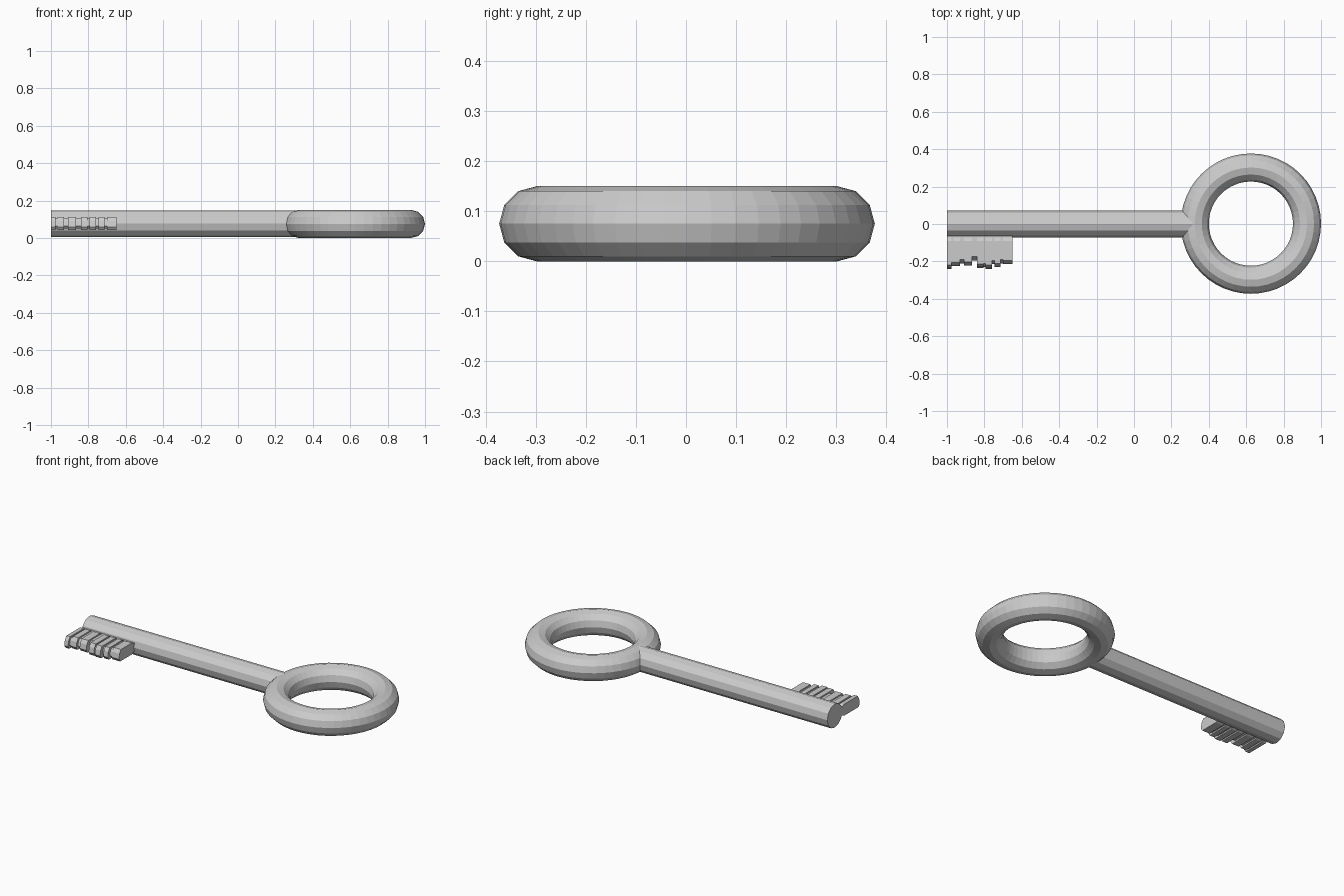
import bpy, bmesh, math

if "Cube" in bpy.data.objects:
    bpy.data.objects.remove(bpy.data.objects["Cube"])

ZC = 0.075  # height of the key's centre plane

# Bow: the round ring handle
bpy.ops.mesh.primitive_torus_add(location=(0.625, 0.002, ZC), major_radius=0.3,
                                 minor_radius=0.075, major_segments=48, minor_segments=12)
bpy.context.object.name = "bow_ring"

# Shaft: twelve-sided rod ending inside the ring's tube
x0, x1 = -1.0, 0.325
bpy.ops.mesh.primitive_cylinder_add(vertices=12, radius=0.072, depth=x1 - x0,
                                    location=((x0 + x1) / 2, 0, ZC + 0.001),
                                    rotation=(0, math.pi / 2, 0))
bpy.context.object.name = "shaft"


def add_slice(bm, xa, xb, tip, half):
    """One slice of the bit: a y-z profile extruded along x."""
    prof = [(-0.05, -0.026), (-0.072, -0.026), (-0.09, -half), (tip + 0.012, -half),
            (tip, -half * 0.5), (tip + 0.006, half * 0.4), (tip + 0.02, half),
            (-0.09, half), (-0.072, 0.026), (-0.05, 0.026)]
    a = [bm.verts.new((xa, y, ZC + 0.002 + z)) for y, z in prof]
    b = [bm.verts.new((xb, y, ZC + 0.002 + z)) for y, z in prof]
    bm.faces.new(a)
    bm.faces.new(b[::-1])
    n = len(prof)
    for i in range(n):
        j = (i + 1) % n
        bm.faces.new((a[i], b[i], b[j], a[j]))


# Bit: slices with stepped tips, alternating ridges and shallow grooves
slices = [  # end x, tip y, half thickness
    (-0.975, -0.24, 0.035), (-0.965, -0.225, 0.027), (-0.93, -0.225, 0.035),
    (-0.91, -0.21, 0.027), (-0.865, -0.222, 0.035), (-0.84, -0.195, 0.027),
    (-0.805, -0.235, 0.035), (-0.795, -0.23, 0.027), (-0.76, -0.24, 0.035),
    (-0.745, -0.215, 0.027), (-0.715, -0.23, 0.035), (-0.70, -0.21, 0.027),
    (-0.65, -0.215, 0.035)]
bm = bmesh.new()
xa = -1.0
for xb, tip, half in slices:
    add_slice(bm, xa, xb, tip, half)
    xa = xb
bmesh.ops.recalc_face_normals(bm, faces=bm.faces)
mesh = bpy.data.meshes.new("bit")
bm.to_mesh(mesh)
bm.free()
bpy.context.collection.objects.link(bpy.data.objects.new("bit", mesh))
